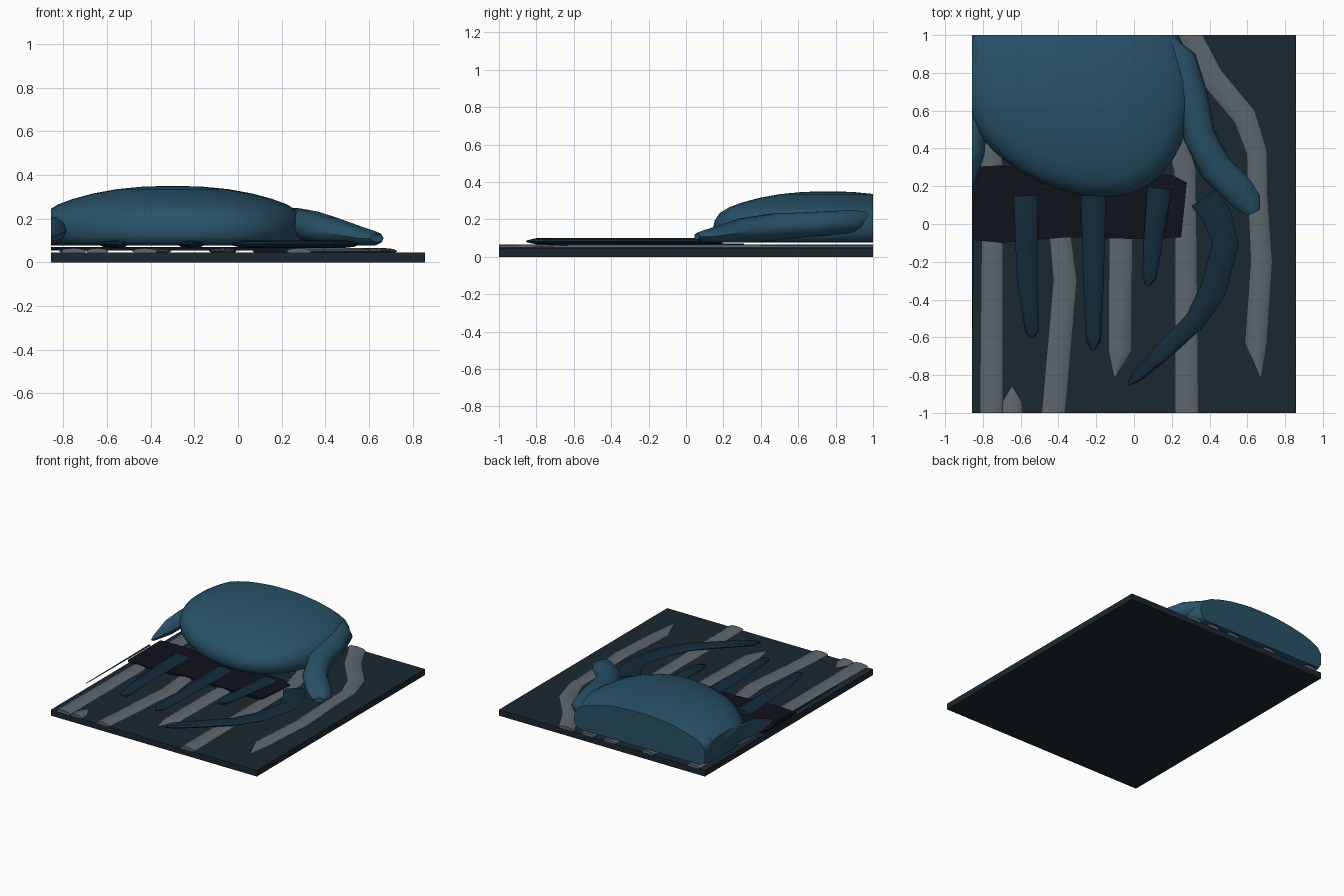
import bpy, bmesh, math
from mathutils import Vector

HX, HY = 0.857, 1.0


def material(name, rgb):
    m = bpy.data.materials.new(name)
    m.diffuse_color = (*rgb, 1)
    return m


NAVY = material("navy", (0.011, 0.021, 0.03))
BLUE = material("blue", (0.022, 0.085, 0.14))
DEEP = material("deep_blue", (0.007, 0.024, 0.042))
GREY = material("grey", (0.11, 0.135, 0.155))
BLACK = material("black", (0.005, 0.006, 0.011))


def finish(bm, name, mat, angle=35):
    # trim to the plate edges, cap the cuts, shade
    for co, no in (((HX, 0, 0), (1, 0, 0)), ((-HX, 0, 0), (-1, 0, 0)),
                   ((0, HY, 0), (0, 1, 0)), ((0, -HY, 0), (0, -1, 0))):
        bmesh.ops.bisect_plane(bm, geom=bm.verts[:] + bm.edges[:] + bm.faces[:], dist=1e-5,
                               plane_co=co, plane_no=no, clear_outer=True)
        holes = [e for e in bm.edges if e.is_boundary]
        if holes:
            bmesh.ops.holes_fill(bm, edges=holes, sides=0)
    bmesh.ops.recalc_face_normals(bm, faces=bm.faces[:])
    me = bpy.data.meshes.new(name)
    bm.to_mesh(me)
    bm.free()
    me.materials.append(mat)
    ob = bpy.data.objects.new(name, me)
    bpy.context.collection.objects.link(ob)
    bpy.ops.object.select_all(action='DESELECT')
    ob.select_set(True)
    bpy.context.view_layer.objects.active = ob
    bpy.ops.object.shade_smooth_by_angle(angle=math.radians(angle))
    return ob


def loft(rings):
    bm = bmesh.new()
    loops = [[bm.verts.new(p) for p in r] for r in rings]
    n = len(loops[0])
    for a, b in zip(loops, loops[1:]):
        for i in range(n):
            j = (i + 1) % n
            bm.faces.new((a[i], a[j], b[j], b[i]))
    bm.faces.new(loops[0][::-1])
    bm.faces.new(loops[-1])
    return bm


def limb(name, mat, pts, sides=8, angle=30):
    # flattened tube; points are (x, y, z, half width, half height)
    rings = []
    for i, (x, y, z, w, h) in enumerate(pts):
        a, b = pts[max(i - 1, 0)], pts[min(i + 1, len(pts) - 1)]
        d = Vector((b[0] - a[0], b[1] - a[1], 0)).normalized()
        side = Vector((d.y, -d.x, 0))
        rings.append([Vector((x, y, z)) + side * (w * math.cos(t)) + Vector((0, 0, h * math.sin(t)))
                      for t in (2 * math.pi * k / sides for k in range(sides))])
    return finish(loft(rings), name, mat, angle)


def flat_limb(name, mat, z, h, pts, **kw):
    # points are (x, y, half width); tips get thinner
    return limb(name, mat, [(x, y, z, w, h if w > 0.02 else h * 0.3) for x, y, w in pts], **kw)


# base plate
bm = bmesh.new()
bmesh.ops.create_cube(bm, size=1)
bmesh.ops.scale(bm, vec=(2 * HX, 2 * HY, 0.045), verts=bm.verts)
bmesh.ops.translate(bm, vec=(0, 0, 0.0225), verts=bm.verts)
finish(bm, "base_plate", NAVY)

# grey background stripes
stripes = [
    [(-0.76, 1.1, 0.055), (-0.76, 0.3, 0.06), (-0.75, -0.1, 0.055), (-0.755, -1.1, 0.06)],
    [(-0.645, -0.86, 0.004), (-0.645, -0.94, 0.05), (-0.645, -1.1, 0.055)],
    [(-0.38, 1.1, 0.05), (-0.39, -0.07, 0.055), (-0.365, -0.3, 0.06), (-0.435, -1.1, 0.06)],
    [(-0.06, 1.1, 0.055), (-0.07, -0.1, 0.06), (-0.075, -0.67, 0.058), (-0.1, -0.81, 0.004)],
    [(0.1, 1.1, 0.05), (0.2, 0.55, 0.055), (0.27, 0.28, 0.055), (0.275, -0.1, 0.055), (0.28, -1.1, 0.06)],
    [(0.22, 1.12, 0.06), (0.3, 0.99, 0.06), (0.41, 0.78, 0.06), (0.585, 0.57, 0.06), (0.65, 0.38, 0.052),
     (0.655, 0.15, 0.05), (0.675, -0.2, 0.055), (0.645, -0.63, 0.056), (0.67, -0.81, 0.004)],
]
for i, p in enumerate(stripes):
    flat_limb(f"grey_stripe_{i + 1}", GREY, 0.051, 0.014, p)

# black band behind the fingers
outline = [(-0.9, 0.3), (-0.72, 0.31), (-0.3, 0.28), (0.2, 0.26), (0.28, 0.22), (0.25, -0.07),
           (0.02, -0.08), (-0.35, -0.07), (-0.7, -0.1), (-0.9, -0.08)]
finish(loft([[(x, y, z) for x, y in outline] for z in (0.055, 0.07)]), "black_band", BLACK)

# dark fingers
fingers = [
    [(-0.91, 0.17, 0.065), (-0.91, -0.3, 0.06), (-0.89, -0.58, 0.036), (-0.88, -0.63, 0.006)],
    [(-0.573, 0.15, 0.065), (-0.565, -0.3, 0.055), (-0.54, -0.57, 0.036), (-0.54, -0.6, 0.012)],
    [(-0.215, 0.15, 0.066), (-0.215, -0.3, 0.055), (-0.215, -0.62, 0.04), (-0.215, -0.67, 0.006)],
    [(0.135, 0.19, 0.065), (0.1, -0.1, 0.05), (0.08, -0.29, 0.038), (0.07, -0.33, 0.008)],
    [(0.37, 0.14, 0.078), (0.44, 0.04, 0.078), (0.485, -0.1, 0.07), (0.42, -0.35, 0.07),
     (0.325, -0.51, 0.055), (0.14, -0.69, 0.045), (0.02, -0.8, 0.035), (-0.03, -0.85, 0.006)],
]
for i, p in enumerate(fingers):
    flat_limb(f"dark_finger_{i + 1}", DEEP, 0.083, 0.017, p)

# domed body: one outline, shrunk and raised ring by ring
CX, CY = -0.3, 0.76


def body_ring(s, z, n=40):
    ring = []
    for k in range(n):
        t = 2 * math.pi * k / n
        c, q = math.cos(t), math.sin(t)
        x = 0.61 * math.copysign(abs(c) ** 0.92, c)
        y = 0.6 * math.copysign(abs(q) ** 0.92, q)
        # front edge slants towards the right, back corner is pulled in
        y -= 0.2 * x * max(-q, 0)
        x -= 0.1 * max(q, 0) * max(c, 0)
        ring.append((CX + x * s, CY + y * s, z))
    return ring


profile = [(0.9, 0.077), (0.96, 0.088), (0.99, 0.115), (1.0, 0.155), (0.985, 0.195), (0.94, 0.235),
           (0.86, 0.265), (0.75, 0.29), (0.6, 0.315), (0.42, 0.335), (0.22, 0.347), (0.03, 0.35)]
finish(loft([body_ring(s, z) for s, z in profile]), "domed_body", BLUE, 50)

# side limbs hugging the body
limb("right_arm", BLUE, [
    (0.19, 0.97, 0.2, 0.03, 0.045), (0.24, 0.87, 0.185, 0.09, 0.068), (0.3, 0.68, 0.175, 0.09, 0.068),
    (0.345, 0.47, 0.16, 0.085, 0.075), (0.43, 0.3, 0.14, 0.088, 0.068), (0.55, 0.18, 0.12, 0.085, 0.045),
    (0.61, 0.11, 0.11, 0.07, 0.035), (0.635, 0.06, 0.11, 0.035, 0.018)], sides=10, angle=45)
limb("left_arm", BLUE, [
    (-0.82, 0.75, 0.15, 0.08, 0.06), (-0.86, 0.52, 0.15, 0.08, 0.06), (-0.87, 0.38, 0.14, 0.08, 0.06),
    (-0.91, 0.25, 0.12, 0.075, 0.04), (-0.93, 0.17, 0.11, 0.06, 0.025)], sides=10, angle=45)
